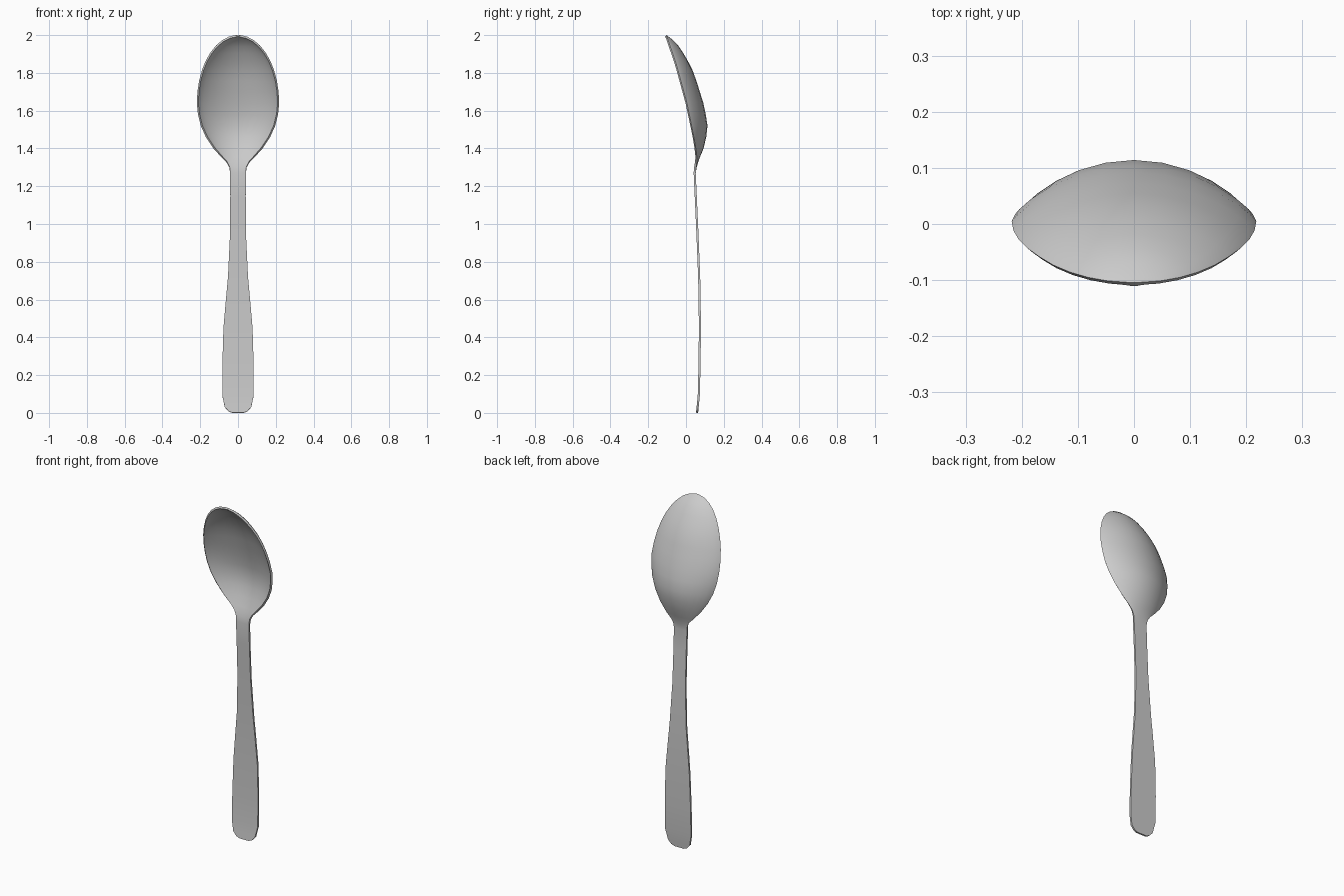
import bpy, bmesh, math

cube = bpy.data.objects.get("Cube")
if cube:
    bpy.data.objects.remove(cube)

steel = bpy.data.materials.new("brushed steel grey")
steel.use_nodes = True
steel.diffuse_color = (0.6, 0.6, 0.6, 1)
steel.node_tree.nodes["Principled BSDF"].inputs["Base Color"].default_value = (0.6, 0.6, 0.6, 1)

THICK = 0.011


def lerp(table, z):
    """Read a value off a list of (z, value) pairs."""
    for (z0, v0), (z1, v1) in zip(table, table[1:]):
        if z <= z1:
            return v0 + (v1 - v0) * (z - z0) / (z1 - z0)
    return table[-1][1]


# Outline half widths: rounded foot, tapered handle, neck, lower bowl
outline = [(0, .03), (.008, .05), (.03, .07), (.09, .083), (.25, .083), (.45, .077),
           (.6, .064), (.72, .053), (.95, .042), (1.15, .041), (1.27, .042),
           (1.3, .046), (1.325, .06), (1.35, .085), (1.4, .13), (1.46, .17),
           (1.52, .197), (1.58, .212), (1.64, .218)]
# Rounded upper bowl
for i in range(1, 10):
    a = math.radians(i * 9.7)
    outline.append((1.64 + .361 * math.sin(a), .218 * math.cos(a)))

# Back of the rim and back of the centre line, as seen from the side
rim = [(0, .064), (.1, .074), (.4, .08), (.7, .076), (1, .064), (1.28, .051),
       (1.33, .058), (1.36, .059), (1.47, .04), (1.64, .005), (1.85, -.052), (2, -.104)]
spine = [(0, .064), (.1, .074), (.4, .08), (.7, .076), (1, .064), (1.28, .051),
         (1.34, .068), (1.41, .097), (1.47, .109), (1.53, .115), (1.64, .092),
         (1.8, .042), (1.89, -.004), (1.95, -.045), (1.98, -.075), (2, -.104)]

# Back surface lofted from rows across the spoon
COLS = 12
bm = bmesh.new()
rows = []
for z, w in outline:
    y0, y1 = lerp(rim, z), lerp(spine, z)
    row = []
    for c in range(COLS + 1):
        t = math.sin(math.pi / 2 * (2 * c / COLS - 1))
        row.append(bm.verts.new((w * t, y0 + (y1 - y0) * (1 - t * t) ** 0.85, z)))
    rows.append(row)
for lo, hi in zip(rows, rows[1:]):
    for c in range(COLS):
        bm.faces.new((lo[c + 1], lo[c], hi[c], hi[c + 1]))
mesh = bpy.data.meshes.new("spoon")
bm.to_mesh(mesh)
bm.free()
mesh.materials.append(steel)
spoon = bpy.data.objects.new("spoon", mesh)
bpy.context.collection.objects.link(spoon)

# Metal thickness, grown towards the front
shell = spoon.modifiers.new("thickness", 'SOLIDIFY')
shell.thickness = THICK
shell.offset = -1
bpy.context.view_layer.objects.active = spoon
spoon.select_set(True)
bpy.ops.object.modifier_apply(modifier=shell.name)
bpy.ops.object.shade_smooth_by_angle(angle=math.radians(40))
